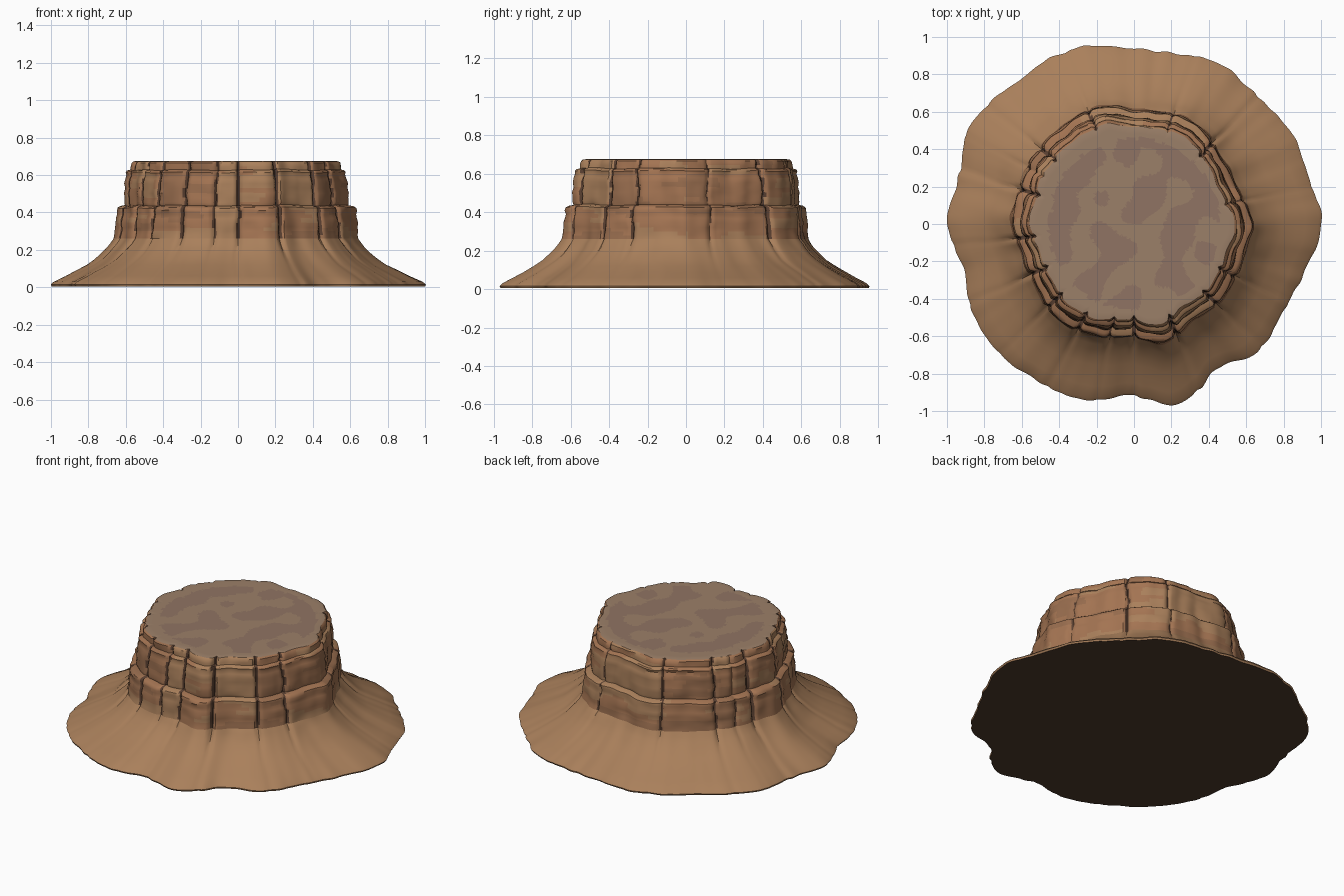
import bpy, bmesh, math
from mathutils import Vector, noise

if "Cube" in bpy.data.objects:
    bpy.data.objects.remove(bpy.data.objects["Cube"])

SEG = 360

# Plan outlines: radius every 15 degrees, counter-clockwise from +x
BASE = [1.0, .965, .97, .95, .975, .945, .935, .985, .985, .995, 1.02, .97,
        1.0, .94, .985, .995, .985, .97, .92, .99, .895, .955, .925, .955]
WALL = [.635, .59, .585, .605, .63, .62, .61, .655, .65, .645, .65, .64,
        .655, .62, .62, .645, .65, .625, .605, .655, .605, .615, .615, .61]
# Vertical cracks: angle in degrees, depth
CRACKS = [(12, .012), (46, .02), (70, .012), (112, .014), (141, .02), (152, .012),
          (163, .022), (187, .016), (206, .02), (224, .018), (242, .02), (258, .016),
          (270, .022), (291, .03), (316, .02), (333, .018)]


def material(name, rgb):
    m = bpy.data.materials.new(name)
    m.diffuse_color = (*rgb, 1)
    m.use_nodes = True
    m.node_tree.nodes["Principled BSDF"].inputs["Base Color"].default_value = m.diffuse_color
    return m


SAND = material("sand", (.40, .215, .105))
CLAY = material("clay", (.37, .175, .085))
RUST = material("rust", (.31, .15, .075))
DARK = material("crack_dark", (.10, .05, .03))
TOP = material("top_stone", (.33, .215, .14))
TOP2 = material("top_patch", (.28, .175, .125))
UNDER = material("underside", (.075, .043, .025))


def table(tab, deg):
    # Smooth closed interpolation of an outline table
    i, f = divmod(deg / 15, 1)
    p = [tab[(int(i) + k) % 24] for k in (-1, 0, 1, 2)]
    return p[1] + .5 * f * (p[2] - p[0] + f * (2*p[0] - 5*p[1] + 4*p[2] - p[3]
                            + f * (3*(p[1] - p[2]) + p[3] - p[0])))


def crack(deg, z):
    # Depth of the nearest wandering crack
    d = 0
    for c, depth in CRACKS:
        w = (deg - c - 1.6 * noise.noise((c, z * 9, 0)) + 180) % 360 - 180
        d = max(d, depth * math.exp(-(w / 1.1) ** 2))
    return d


def point(k, z, flare, scale):
    deg = k * 360 / SEG
    a = math.radians(deg)
    c, s = math.cos(a), math.sin(a)
    wall = table(WALL, deg) * scale
    r = wall + (table(BASE, deg) - wall) * flare
    r += .012 * noise.noise((c * 7, s * 7, z * 4)) + .006 * noise.noise((c * 5, s * 5, z * 28))
    r += .012 * flare * noise.noise((c * 12, s * 12, 3))
    r -= crack(deg, z) * (1 - .7 * min(1, flare * 3))
    wave = .008 * noise.noise((c * 3, s * 3, 9)) if .3 < z < .64 else 0
    return Vector((r * c, r * s, z + wave))


def build(name, rows, mats, pick, close=False):
    # Stack of rings given as (height, flare, scale); optional end cap
    bm = bmesh.new()
    rings = [[bm.verts.new(point(k, *row)) for k in range(SEG)] for row in rows]
    for lo, hi in zip(rings, rings[1:]):
        for k in range(SEG):
            n = (k + 1) % SEG
            bm.faces.new((lo[k], lo[n], hi[n], hi[k]))
    if close:
        mid = bm.verts.new((0, 0, rows[-1][0]))
        for k in range(SEG):
            bm.faces.new((rings[-1][k], rings[-1][(k + 1) % SEG], mid))
    for f in bm.faces:
        f.material_index = pick(f.calc_center_median())
    bm.normal_update()
    me = bpy.data.meshes.new(name)
    bm.to_mesh(me)
    bm.free()
    for m in mats:
        me.materials.append(m)
    ob = bpy.data.objects.new(name, me)
    bpy.context.collection.objects.link(ob)
    bpy.ops.object.select_all(action='DESELECT')
    ob.select_set(True)
    bpy.context.view_layer.objects.active = ob
    bpy.ops.object.shade_smooth_by_angle(angle=math.radians(40))
    return ob


def cliff_pick(p):
    deg = math.degrees(math.atan2(p.y, p.x)) % 360
    if crack(deg, p.z) > .011 and p.z > .24:
        return 3
    block = sum(deg > c for c, _ in CRACKS)
    v = noise.noise((block * 3.7, p.z * 3, 0)) + .6 * noise.noise((p.x * 3, p.y * 3, p.z * 16))
    return 2 if v > .3 else 1 if v > -.15 else 0


def top_pick(p):
    return 1 if noise.noise((p.x * 6, p.y * 6, 4)) > -.05 and p.xy.length < .46 else 0


ROCK = [SAND, CLAY, RUST, DARK]

# Flared scree skirt
build("scree_skirt", [(.005, .985, 1), (.015, 1, 1), (.03, .955, 1), (.06, .78, 1),
      (.085, .64, 1), (.12, .45, 1), (.15, .32, 1), (.18, .22, 1), (.21, .13, 1),
      (.235, .07, 1), (.26, .02, 1)], [SAND], lambda p: 0)

# Lower cliff band, ending in a ledge
build("lower_cliff", [(.26, .02, 1), (.28, .008, 1), (.30, 0, 1), (.32, 0, .998),
      (.345, 0, 1), (.37, 0, .992), (.39, 0, .985), (.41, 0, .99), (.425, 0, .985),
      (.433, 0, .965), (.438, 0, .925)], ROCK, cliff_pick)

# Upper cliff band, with a second ledge and a rim
build("upper_cliff", [(.438, 0, .925), (.455, 0, .93), (.48, 0, .925), (.505, 0, .93),
      (.53, 0, .92), (.555, 0, .925), (.58, 0, .915), (.60, 0, .905), (.615, 0, .91),
      (.623, 0, .90), (.628, 0, .872), (.645, 0, .87), (.665, 0, .865),
      (.673, 0, .85)], ROCK, cliff_pick)

# Flat plateau with mottled patches
build("plateau", [(.673, 0, .85), (.676, 0, .82)]
      + [(.676, 0, s / 100) for s in range(79, 6, -3)], [TOP, TOP2], top_pick, True)

# Underside
under = build("underside", [(.005, .985, 1)], [UNDER], lambda p: 0, True)
under.data.flip_normals()
